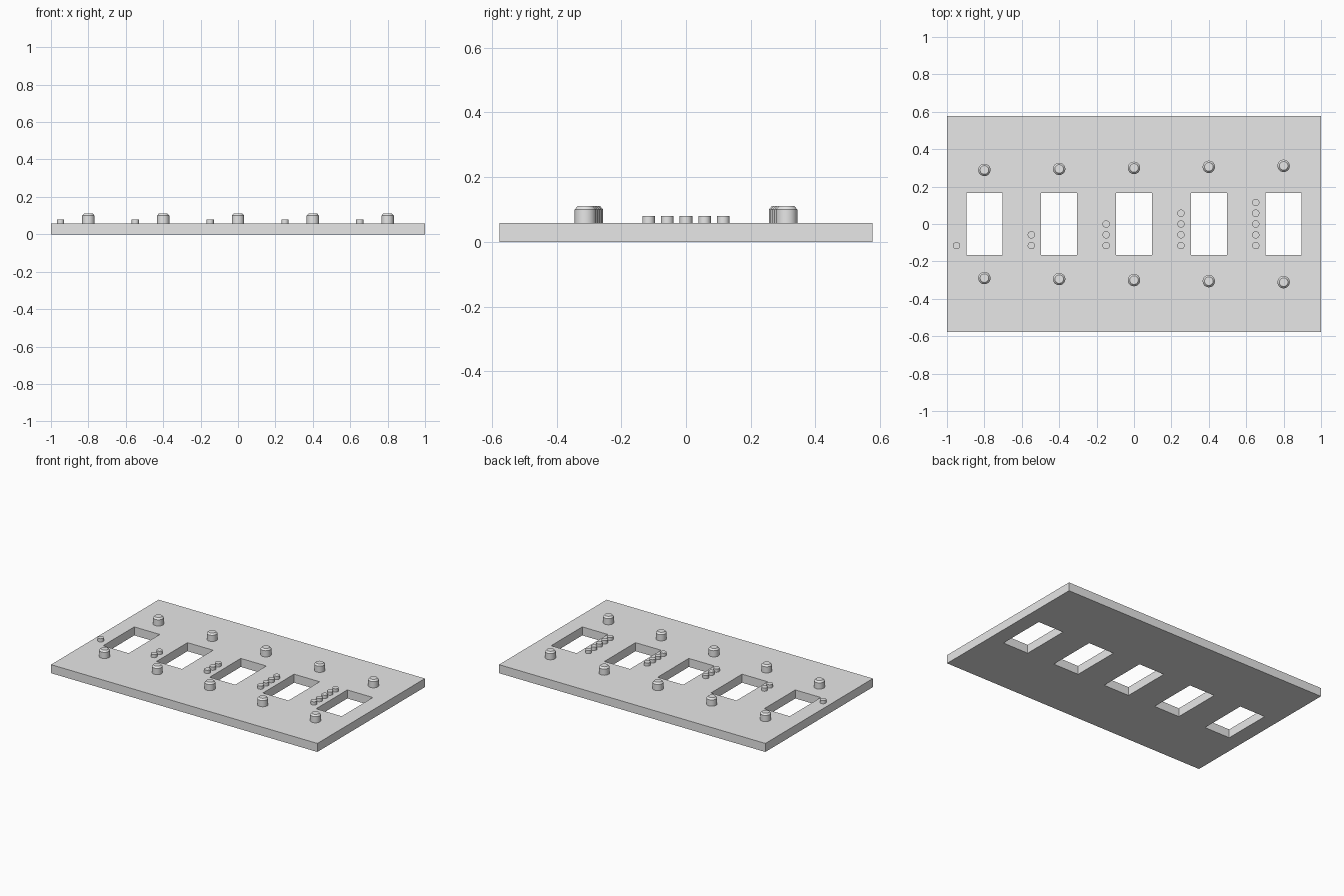
import bpy, bmesh, math

cube = bpy.data.objects.get("Cube")
if cube:
    bpy.data.objects.remove(cube, do_unlink=True)

HALF_DEPTH = 0.577
THICK = 0.058
COLUMNS = [-0.8 + 0.4 * i for i in range(5)]
HOLE_X, HOLE_Y = 0.096, 0.167

# Single grey material
grey = bpy.data.materials.new("light_grey")
grey.use_nodes = True
grey.diffuse_color = (0.8, 0.8, 0.8, 1)
grey.node_tree.nodes["Principled BSDF"].inputs["Base Color"].default_value = (0.8, 0.8, 0.8, 1)


def finish(bm, name):
    bmesh.ops.recalc_face_normals(bm, faces=bm.faces[:])
    mesh = bpy.data.meshes.new(name)
    bm.to_mesh(mesh)
    bm.free()
    mesh.materials.append(grey)
    obj = bpy.data.objects.new(name, mesh)
    bpy.context.collection.objects.link(obj)
    return obj


def lathe(name, profile, x, y, sides=32):
    """Closed round part standing on the plate, from (radius, height) rings."""
    bm = bmesh.new()
    rings = []
    for r, h in profile:
        rings.append([bm.verts.new((r * math.cos(2 * math.pi * k / sides),
                                    r * math.sin(2 * math.pi * k / sides), h))
                      for k in range(sides)])
    for low, high in zip(rings, rings[1:]):
        for k in range(sides):
            n = (k + 1) % sides
            bm.faces.new((low[k], low[n], high[n], high[k]))
    bm.faces.new(rings[0][::-1])
    bm.faces.new(rings[-1])
    obj = finish(bm, name)
    obj.location = (x, y, THICK)
    bpy.ops.object.select_all(action='DESELECT')
    obj.select_set(True)
    bpy.context.view_layer.objects.active = obj
    bpy.ops.object.shade_smooth_by_angle(angle=math.radians(30))


# Base plate: a grid of cells with the window cells left out, then extruded
xs = [-1] + [c + s * HOLE_X for c in COLUMNS for s in (-1, 1)] + [1]
ys = [-HALF_DEPTH, -HOLE_Y, HOLE_Y, HALF_DEPTH]
bm = bmesh.new()
grid = [[bm.verts.new((x, y, 0)) for y in ys] for x in xs]
for i in range(len(xs) - 1):
    for j in range(len(ys) - 1):
        if j == 1 and i % 2 == 1:
            continue
        bm.faces.new((grid[i][j], grid[i + 1][j], grid[i + 1][j + 1], grid[i][j + 1]))
ext = bmesh.ops.extrude_face_region(bm, geom=bm.faces[:])
top = [v for v in ext["geom"] if isinstance(v, bmesh.types.BMVert)]
bmesh.ops.translate(bm, verts=top, vec=(0, 0, THICK))
finish(bm, "base_plate")

# Chamfered pegs spread outwards, and counting dots increase, along the row
PEG = [(0.033, 0), (0.033, 0.042), (0.023, 0.053)]
DOT = [(0.0195, 0), (0.0195, 0.022)]
for i, x in enumerate(COLUMNS):
    offset = 0.289 + 0.0055 * i
    lathe(f"front_peg_{i + 1}", PEG, x, -offset)
    lathe(f"back_peg_{i + 1}", PEG, x, offset)
    for d in range(i + 1):
        lathe(f"dot_{i + 1}_{d + 1}", DOT, x - 0.149, -0.1155 + 0.0577 * d)
